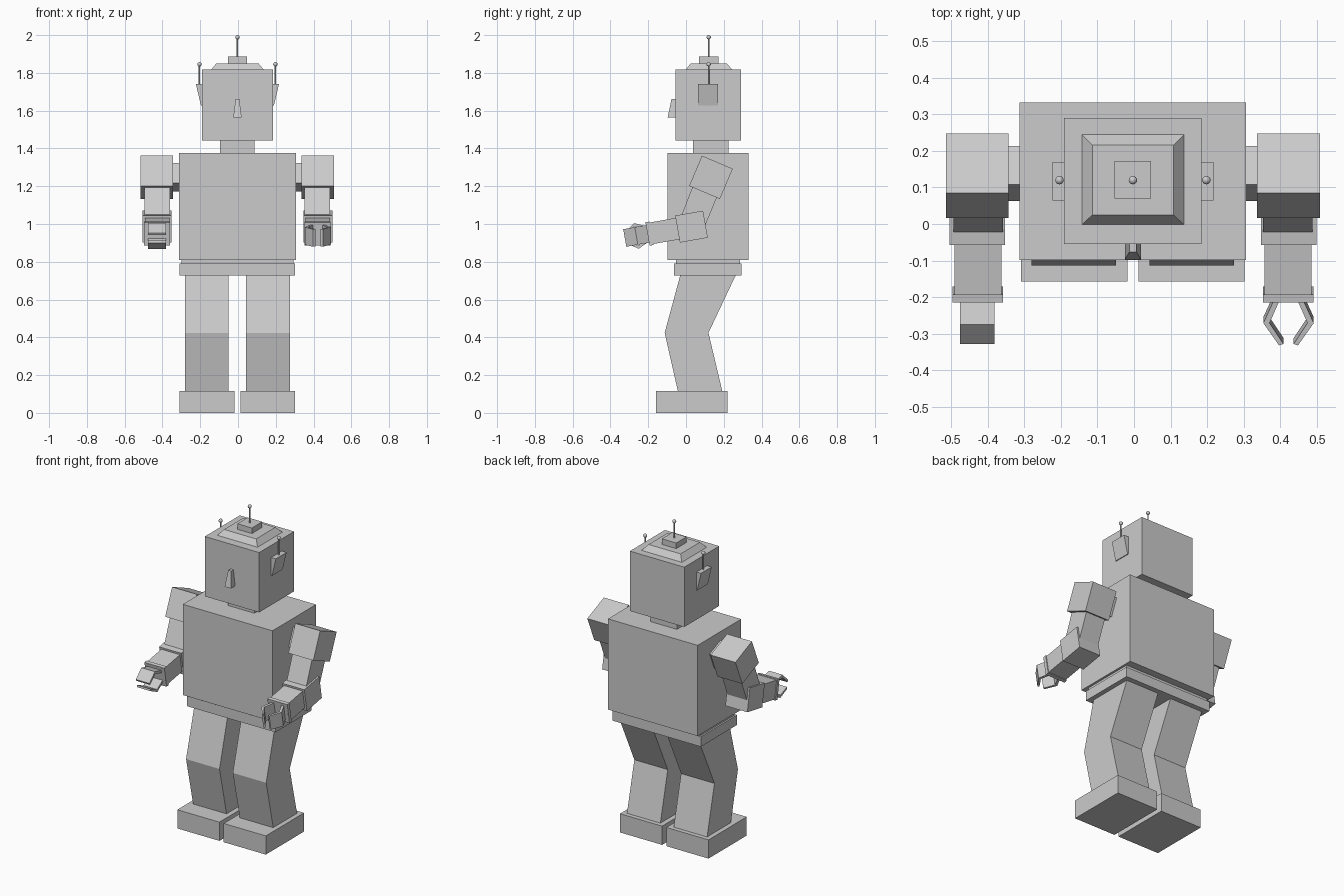
import bpy, bmesh, math
from mathutils import Vector

if "Cube" in bpy.data.objects:
    bpy.data.objects.remove(bpy.data.objects["Cube"])

CX = -0.003  # plane of symmetry


def make(name, bm):
    bmesh.ops.recalc_face_normals(bm, faces=bm.faces)
    me = bpy.data.meshes.new(name)
    bm.to_mesh(me)
    bm.free()
    ob = bpy.data.objects.new(name, me)
    bpy.context.collection.objects.link(ob)
    return ob


def loft(name, lower, upper):
    """Solid between two matching outlines."""
    bm = bmesh.new()
    a = [bm.verts.new(p) for p in lower]
    b = [bm.verts.new(p) for p in upper]
    n = len(a)
    bm.faces.new(a)
    bm.faces.new(b)
    for i in range(n):
        j = (i + 1) % n
        bm.faces.new((a[i], a[j], b[j], b[i]))
    return make(name, bm)


def rect(x, y0, y1, z):
    return [(CX - x, y0, z), (CX + x, y0, z), (CX + x, y1, z), (CX - x, y1, z)]


def box(name, x, y0, y1, z0, z1):
    return loft(name, rect(x, y0, y1, z0), rect(x, y0, y1, z1))


def side_prism(name, s, x0, x1, yz):
    """Side profile (y, z) extruded between two distances from the centre."""
    return loft(name, [(CX + s * x0, y, z) for y, z in yz],
                [(CX + s * x1, y, z) for y, z in yz])


def tilted(y, z, length, height, deg):
    """Corners of a rotated rectangle in the y-z plane."""
    c, s = math.cos(math.radians(deg)), math.sin(math.radians(deg))
    return [(y + u * length / 2 * c - v * height / 2 * s,
             z + u * length / 2 * s + v * height / 2 * c)
            for u, v in ((-1, -1), (1, -1), (1, 1), (-1, 1))]


def antenna(name, x, y, z0, z1):
    r = 0.0115
    bpy.ops.mesh.primitive_cylinder_add(vertices=12, radius=0.004, depth=z1 - r - z0,
                                        location=(x, y, (z0 + z1 - r) / 2))
    bpy.context.object.name = name + "_rod"
    bpy.ops.object.shade_smooth_by_angle()
    bpy.ops.mesh.primitive_uv_sphere_add(segments=16, ring_count=10, radius=r,
                                         location=(x, y, z1 - r))
    bpy.context.object.name = name + "_ball"
    bpy.ops.object.shade_smooth_by_angle()


# Body and waist
box("torso", 0.31, -0.098, 0.332, 0.81, 1.377)
box("waist_spacer", 0.296, -0.052, 0.285, 0.785, 0.815)
box("hip_plate", 0.306, -0.063, 0.295, 0.728, 0.79)
box("neck", 0.091, 0.036, 0.224, 1.37, 1.45)

# Head with stepped crown
box("head", 0.188, -0.055, 0.29, 1.443, 1.817)
loft("head_crown", rect(0.141, -0.003, 0.246, 1.815), rect(0.111, 0.025, 0.216, 1.851))
box("head_cap", 0.05, 0.07, 0.172, 1.85, 1.886)
antenna("top_antenna", CX, 0.12, 1.88, 2.0)

# Nose, tapering upward
loft("nose", rect(0.022, -0.097, -0.05, 1.564), rect(0.01, -0.077, -0.05, 1.662))

for s, side in ((-1, "left"), (1, "right")):
    # Ear wedge and antenna
    ear = [(0.18, 1.627), (0.193, 1.627), (0.22, 1.741), (0.18, 1.741)]
    loft("ear_" + side, [(CX + s * x, 0.064, z) for x, z in ear],
         [(CX + s * x, 0.17, z) for x, z in ear])
    antenna("ear_antenna_" + side, CX + s * 0.201, 0.12, 1.735, 1.857)

    # Bent leg and foot
    side_prism("leg_" + side, s, 0.046, 0.277,
               [(-0.03, 0.73), (-0.113, 0.424), (-0.043, 0.115),
                (0.192, 0.115), (0.119, 0.424), (0.264, 0.73)])
    side_prism("foot_" + side, s, 0.015, 0.306,
               [(-0.158, 0), (0.219, 0), (0.219, 0.117), (-0.158, 0.117)])

    # Arm
    side_prism("shoulder_joint_" + side, s, 0.30, 0.345, tilted(0.138, 1.247, 0.115, 0.115, -23))
    side_prism("shoulder_" + side, s, 0.34, 0.512, tilted(0.132, 1.247, 0.177, 0.174, -23))
    side_prism("upper_arm_" + side, s, 0.356, 0.491,
               [(0.035, 1.198), (0.164, 1.143), (0.095, 0.975), (-0.03, 1.03)])
    side_prism("elbow_" + side, s, 0.35, 0.502, tilted(0.029, 0.986, 0.15, 0.145, 10))
    side_prism("forearm_" + side, s, 0.36, 0.489, tilted(-0.115, 0.963, 0.18, 0.115, 10))
    side_prism("wrist_" + side, s, 0.356, 0.494, tilted(-0.193, 0.949, 0.021, 0.126, 10))

    # Two bent fingers: stacked on the left hand, side by side on the right
    fwd = Vector((0, -math.cos(math.radians(10)), -math.sin(math.radians(10))))
    up = Vector((0, fwd.z, -fwd.y))
    across = Vector((1, 0, 0))
    spread, width = (up, across) if s < 0 else (across, up)
    base = Vector((CX + s * 0.426, -0.2, 0.948))
    finger = [(0, 0.04), (0.064, 0.069), (0.126, 0.026),
              (0.122, 0.014), (0.064, 0.052), (0, 0.024)]
    for f in (-1, 1):
        pts = [base + fwd * a + spread * (f * b) for a, b in finger]
        # Split into two convex segments sharing the knuckle
        name = "finger_%s_%s" % (side, "inner" if f < 0 else "outer")
        loft(name, [p - width * 0.047 for p in pts], [p + width * 0.047 for p in pts])
